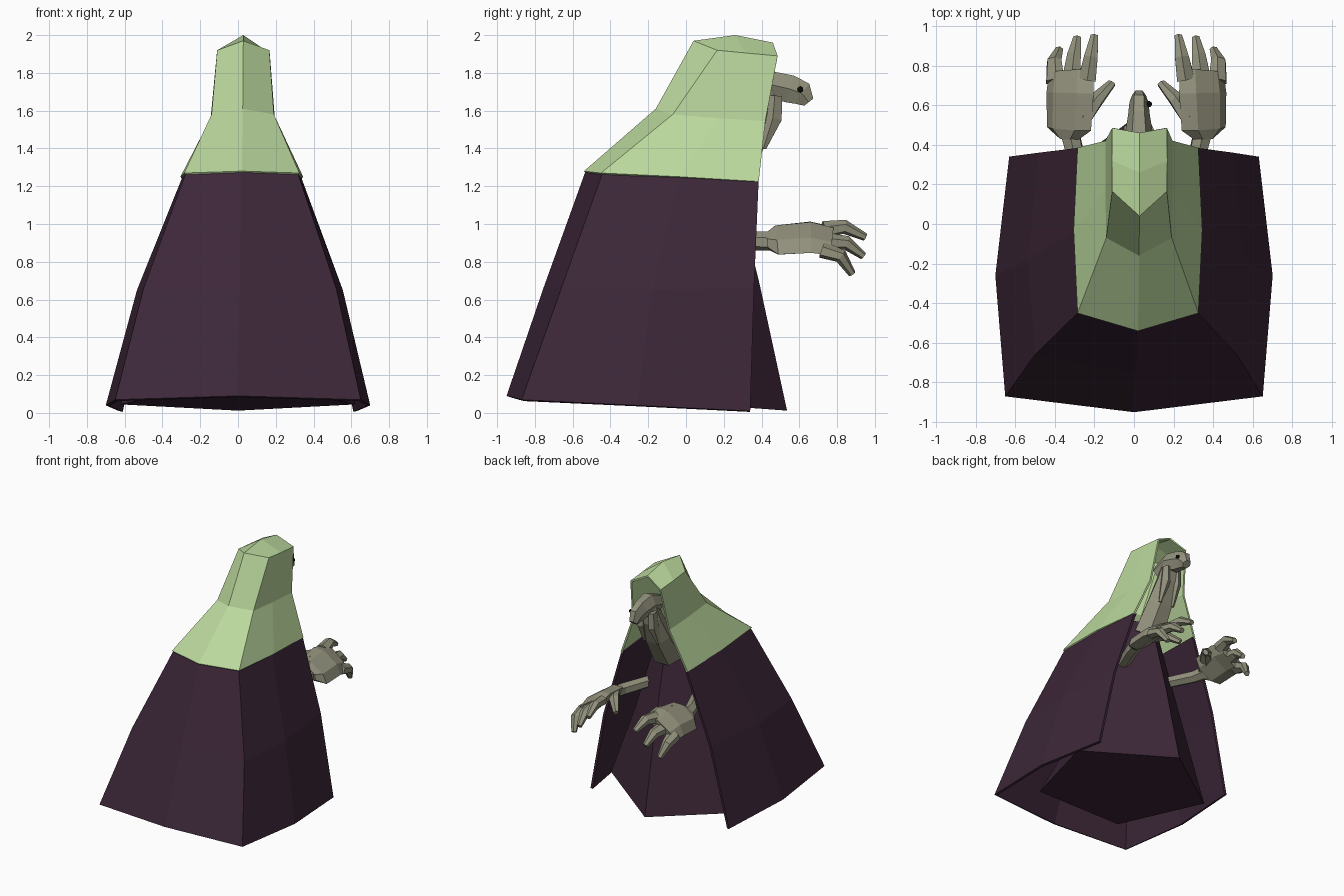
import bpy, bmesh, math
from mathutils import Vector

if "Cube" in bpy.data.objects:
    bpy.data.objects.remove(bpy.data.objects["Cube"])


def material(name, rgb):
    m = bpy.data.materials.new(name)
    m.diffuse_color = (*rgb, 1)
    m.use_nodes = True
    m.node_tree.nodes["Principled BSDF"].inputs["Base Color"].default_value = m.diffuse_color
    return m


PURPLE = material("dark purple cloth", (0.046, 0.020, 0.040))
GREEN = material("pale green cloth", (0.50, 0.69, 0.34))
SKIN = material("grey skin", (0.29, 0.285, 0.205))
BLACK = material("black", (0.008, 0.008, 0.008))


def make(name, verts, faces, mat, fix=False):
    me = bpy.data.meshes.new(name)
    me.from_pydata([tuple(v) for v in verts], [], faces)
    if fix:
        bm = bmesh.new()
        bm.from_mesh(me)
        bmesh.ops.recalc_face_normals(bm, faces=bm.faces)
        bm.to_mesh(me)
        bm.free()
    me.materials.append(mat)
    ob = bpy.data.objects.new(name, me)
    bpy.context.collection.objects.link(ob)
    return ob


def thicken(ob, t):
    mod = ob.modifiers.new("thickness", 'SOLIDIFY')
    mod.thickness = t
    mod.offset = -1


def shell_rows(rows):
    """Each row: centre x, then front edge, side, back corner, back middle (half width, y, z)."""
    verts = []
    for cx, half in rows:
        verts += [(cx + x, y, z) for x, y, z in half]
        verts += [(cx - x, y, z) for x, y, z in half[-2::-1]]
    faces = [(r * 7 + j, r * 7 + 7 + j, r * 7 + 8 + j, r * 7 + 1 + j)
             for r in range(len(rows) - 1) for j in range(6)]
    return verts, faces


def loft(name, path, mat, side=(1, 0, 0), sides=6):
    """Tube through (point, half width, half thickness) with its width along the side axis."""
    side = Vector(side).normalized()
    pts = [Vector(p) for p, _, _ in path]
    verts, faces, n = [], [], len(path)
    for i, (p, w, h) in enumerate(path):
        tan = (pts[min(i + 1, n - 1)] - pts[max(i - 1, 0)]).normalized()
        s = (side - tan * side.dot(tan)).normalized()
        up = s.cross(tan)
        for k in range(sides):
            a = math.tau * k / sides
            verts.append(pts[i] + s * w * math.cos(a) + up * h * math.sin(a))
    for i in range(n - 1):
        for k in range(sides):
            b = (k + 1) % sides
            faces.append((i * sides + k, i * sides + b, (i + 1) * sides + b, (i + 1) * sides + k))
    faces += [tuple(range(sides))[::-1], tuple(range((n - 1) * sides, n * sides))]
    return make(name, verts, faces, mat, fix=True)


# Cloak: open at the front, flaring to the hem
cloak_rows = [
    (0.0, [(0.63, 0.34, 0.01), (0.70, -0.26, 0.04), (0.65, -0.87, 0.07), (0, -0.95, 0.09)]),
    (0.01, [(0.49, 0.36, 0.66), (0.545, -0.18, 0.65), (0.51, -0.66, 0.66), (0, -0.755, 0.66)]),
    (0.02, [(0.295, 0.385, 1.24), (0.31, -0.03, 1.26), (0.295, -0.44, 1.275), (0, -0.53, 1.285)]),
]
thicken(make("cloak", *shell_rows(cloak_rows), PURPLE), 0.02)

# Hood: drapes over the shoulders and closes in a ridged cap
hood_rows = [
    (0.02, [(0.305, 0.385, 1.225), (0.325, -0.03, 1.25), (0.305, -0.45, 1.27), (0, -0.54, 1.28)]),
    (0.025, [(0.17, 0.42, 1.545), (0.17, 0.17, 1.56), (0.165, -0.07, 1.58), (0, -0.16, 1.61)]),
    (0.028, [(0.138, 0.485, 1.89), (0.14, 0.32, 1.905), (0.138, 0.165, 1.92), (0, 0.04, 1.97)]),
]
verts, faces = shell_rows(hood_rows)
verts += [(0.028, 0.26, 2.0), (0.028, 0.46, 1.96)]
faces += [(17, 16, 15, 21), (21, 15, 14, 22), (18, 17, 21, 19), (19, 21, 22, 20)]
thicken(make("hood", verts, faces, GREEN), 0.015)

# Robe: five-sided tapered skirt under the cloak, hem slightly raised at the back
verts = []
for cx, cy, r, z, tilt in ((0, -0.12, 0.655, 0.06, 0.08), (0.01, 0.02, 0.37, 0.68, 0), (0.02, 0.08, 0.15, 1.33, 0)):
    for k in range(5):
        a = math.tau * k / 5
        verts.append((cx + r * math.sin(a), cy + r * math.cos(a), z - tilt * 0.6 * math.cos(a)))
faces = [(r * 5 + k, r * 5 + (k + 1) % 5, r * 5 + 5 + (k + 1) % 5, r * 5 + 5 + k)
         for r in range(2) for k in range(5)]
faces += [tuple(range(5)), tuple(range(10, 15))]
make("robe", verts, faces, PURPLE, fix=True)

# Head and neck: stooped neck bending into a hooked snout
CX = 0.025
loft("neck", [((CX, 0.20, 1.22), 0.13, 0.11), ((CX, 0.33, 1.43), 0.11, 0.10),
              ((CX, 0.41, 1.60), 0.08, 0.09), ((CX, 0.44, 1.72), 0.06, 0.07)], SKIN)
loft("head", [((CX, 0.34, 1.70), 0.07, 0.07), ((CX, 0.46, 1.735), 0.07, 0.085),
              ((CX, 0.55, 1.715), 0.055, 0.085), ((CX, 0.615, 1.69), 0.048, 0.075),
              ((CX, 0.65, 1.645), 0.035, 0.035)], SKIN)
# Hanging folds below the jaw
for s in (-1, 1):
    loft("jowl", [((CX + s * 0.05, 0.47, 1.68), 0.03, 0.04), ((CX + s * 0.05, 0.46, 1.56), 0.035, 0.05),
                  ((CX + s * 0.06, 0.41, 1.40), 0.012, 0.015)], SKIN, sides=5)

# Eye
bm = bmesh.new()
bmesh.ops.create_icosphere(bm, subdivisions=1, radius=0.018)
me = bpy.data.meshes.new("eye")
bm.to_mesh(me)
bm.free()
me.materials.append(BLACK)
eye = bpy.data.objects.new("eye", me)
eye.location = (CX + 0.05, 0.605, 1.712)
bpy.context.collection.objects.link(eye)

# Arms and hands: palms rolled so the thumb side is higher
for s, label in ((1, "right"), (-1, "left")):
    def P(x, y, z):
        return (0.012 + s * x, y, z)

    roll = (s * 0.82, 0, -0.57)
    loft(label + "_forearm", [(P(0.20, 0.10, 0.92), 0.045, 0.045), (P(0.31, 0.36, 0.91), 0.048, 0.05),
                              (P(0.345, 0.50, 0.91), 0.06, 0.045)], SKIN, roll)
    loft(label + "_palm", [(P(0.34, 0.43, 0.91), 0.06, 0.04), (P(0.34, 0.48, 0.915), 0.135, 0.055),
                           (P(0.335, 0.66, 0.93), 0.145, 0.055), (P(0.33, 0.77, 0.91), 0.135, 0.045)],
         SKIN, roll)
    # Three drooping fingers, then the thumb
    for base, mid, tip in (((0.25, 0.73, 0.97), (0.23, 0.84, 0.985), (0.212, 0.95, 0.93)),
                           ((0.33, 0.74, 0.91), (0.315, 0.85, 0.90), (0.30, 0.94, 0.83)),
                           ((0.41, 0.72, 0.865), (0.415, 0.82, 0.83), (0.39, 0.88, 0.735))):
        loft(label + "_finger", [(P(*base), 0.055, 0.042), (P(*mid), 0.042, 0.036),
                                 (P(*tip), 0.022, 0.02)], SKIN, roll)
    loft(label + "_thumb", [(P(0.27, 0.54, 0.955), 0.06, 0.04), (P(0.20, 0.63, 0.96), 0.045, 0.035),
                            (P(0.125, 0.71, 0.90), 0.025, 0.02)], SKIN, roll)
